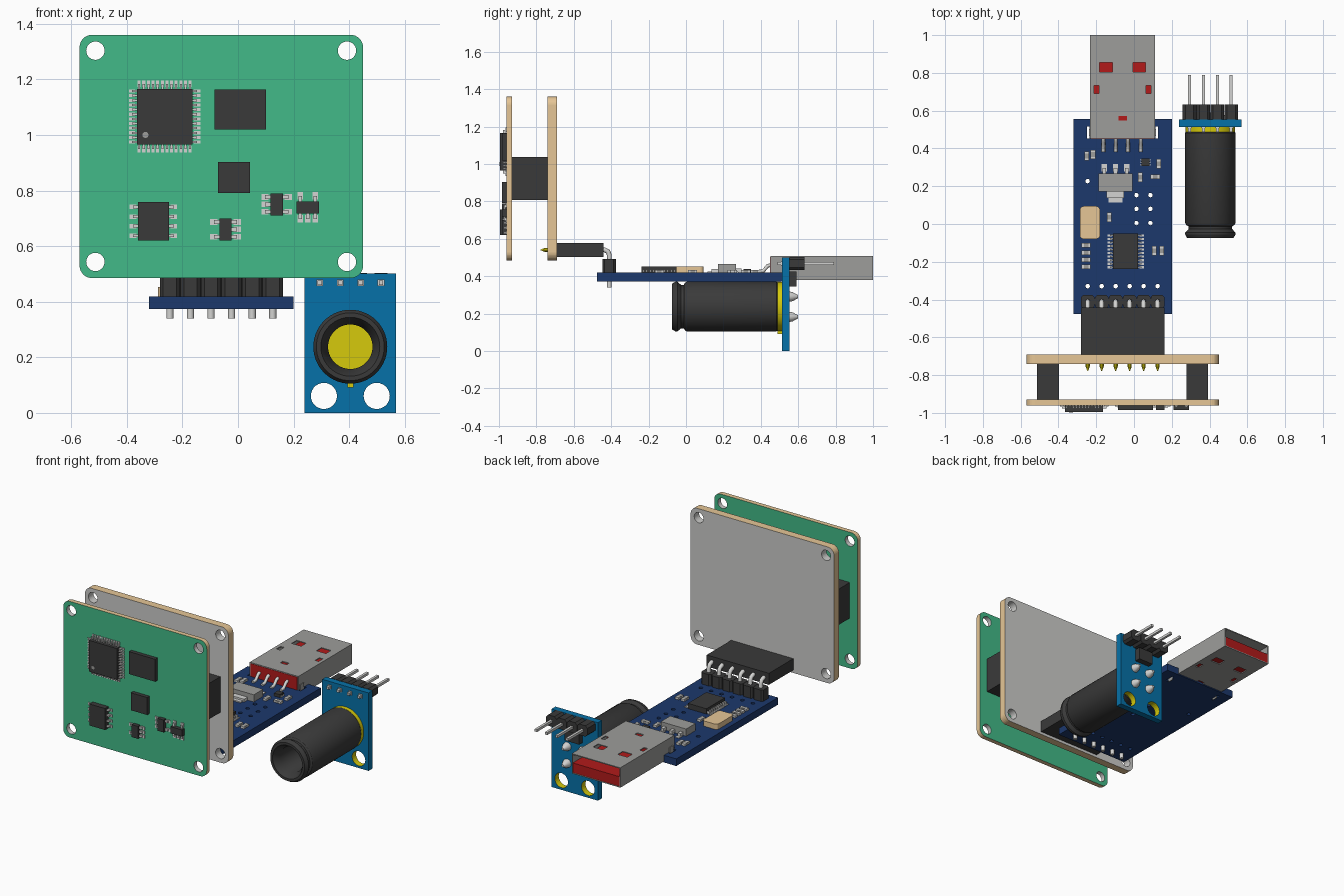
import bpy, bmesh, math
from mathutils import Matrix, Vector

if "Cube" in bpy.data.objects:
    bpy.data.objects.remove(bpy.data.objects["Cube"])


def material(name, *rgb):
    m = bpy.data.materials.new(name)
    col = [((c / 255 + 0.055) / 1.055) ** 2.4 for c in rgb] + [1]
    m.use_nodes = True
    m.diffuse_color = col
    m.node_tree.nodes["Principled BSDF"].inputs["Base Color"].default_value = col
    return m


GREEN = material("board green", 66, 186, 136)
TAN = material("bare board tan", 230, 198, 150)
PALE = material("pale board grey", 204, 204, 202)
GREY = material("shell grey", 157, 157, 155)
BLACK = material("plastic black", 58, 58, 58)
NAVY = material("board navy", 28, 56, 108)
BLUE = material("sensor board blue", 6, 113, 168)
YELLOW = material("brass yellow", 214, 202, 12)
RED = material("insert red", 178, 26, 26)
METAL = material("pin metal", 212, 212, 210)


def add(name, mesh, *mats):
    ob = bpy.data.objects.new(name, mesh)
    bpy.context.collection.objects.link(ob)
    for m in mats:
        mesh.materials.append(m)
    return ob


def boxes(name, mat, spans):
    """One object made of boxes, each given as two opposite corners."""
    bm = bmesh.new()
    for lo, hi in spans:
        lo, hi = Vector(lo), Vector(hi)
        size = [abs(s) for s in hi - lo]
        bmesh.ops.create_cube(bm, size=1, matrix=Matrix.Translation((lo + hi) / 2) @ Matrix.Diagonal((*size, 1)))
    me = bpy.data.meshes.new(name)
    bm.to_mesh(me)
    bm.free()
    return add(name, me, mat)


def from_curve(name, cu, *mats):
    tmp = bpy.data.objects.new(name + "_curve", cu)
    bpy.context.collection.objects.link(tmp)
    dg = bpy.context.evaluated_depsgraph_get()
    me = bpy.data.meshes.new_from_object(tmp.evaluated_get(dg))
    bpy.data.objects.remove(tmp)
    me.materials.clear()
    return add(name, me, *mats)


def spline(cu, pts, cyclic):
    s = cu.splines.new("POLY")
    s.points.add(len(pts) - 1)
    for p, co in zip(s.points, pts):
        p.co = (*co, 0, 1) if len(co) == 2 else (*co, 1)
    s.use_cyclic_u = cyclic


def circle(x, y, r, n=28):
    return [(x + r * math.cos(math.tau * k / n), y + r * math.sin(math.tau * k / n)) for k in range(n)]


def rect(x0, x1, y0, y1, r=0, n=8):
    if not r:
        return [(x0, y0), (x1, y0), (x1, y1), (x0, y1)]
    pts = []
    for q, (x, y) in enumerate([(x1 - r, y1 - r), (x0 + r, y1 - r), (x0 + r, y0 + r), (x1 - r, y0 + r)]):
        for k in range(n + 1):
            a = (q + k / n) * math.pi / 2
            pts.append((x + r * math.cos(a), y + r * math.sin(a)))
    return pts


def plate(name, outlines, lo, hi, mats, upright=False, lined=()):
    """Flat board with holes; mats are face, then rim, then the walls of the lined holes."""
    cu = bpy.data.curves.new(name, "CURVE")
    cu.dimensions, cu.fill_mode = "2D", "BOTH"
    cu.extrude = (hi - lo) / 2
    for o in outlines:
        spline(cu, o, True)
    ob = from_curve(name, cu, *mats)
    for f in ob.data.polygons:
        f.use_smooth = False
        if len(mats) > 1 and abs(f.normal.z) < 0.5:
            f.material_index = 2 if any(math.dist(f.center[:2], c) < 0.05 for c in lined) else 1
    mid = (lo + hi) / 2
    turn = Matrix.Rotation(math.pi / 2, 4, "X") if upright else Matrix()
    ob.data.transform(Matrix.Translation((0, mid, 0) if upright else (0, 0, mid)) @ turn)
    return ob


def wires(name, paths, r, mat):
    cu = bpy.data.curves.new(name, "CURVE")
    cu.dimensions, cu.bevel_depth, cu.bevel_resolution, cu.use_fill_caps = "3D", r, 2, True
    for p in paths:
        spline(cu, p, False)
    return from_curve(name, cu, mat)


def lathe(name, profile, mat, x, z, steps=56):
    """Turn (radius, y) points about a line along y."""
    bm = bmesh.new()
    vs = [bm.verts.new((r, y, 0)) for r, y in profile]
    es = [bm.edges.new((a, b)) for a, b in zip(vs, vs[1:] + vs[:1])]
    bmesh.ops.spin(bm, geom=vs + es, axis=(0, 1, 0), cent=(0, 0, 0), angle=math.tau, steps=steps)
    bmesh.ops.remove_doubles(bm, verts=bm.verts, dist=1e-4)
    bmesh.ops.recalc_face_normals(bm, faces=bm.faces)
    me = bpy.data.meshes.new(name)
    bm.to_mesh(me)
    bm.free()
    me.transform(Matrix.Translation((x, 0, z)))
    ob = add(name, me, mat)
    bpy.context.view_layer.objects.active = ob
    ob.select_set(True)
    bpy.ops.object.shade_smooth_by_angle(angle=math.radians(30))
    ob.select_set(False)


on_front = lambda u, v, h: (u + 0.003, -0.96 - h, v - 0.004)
on_base = lambda u, v, h: (u, v - 0.005, 0.418 + h)


def chip(name, place, u0, u1, v0, v1, h, sides={}, reach=0.03, w=0.01, mat=BLACK):
    """Chip body with legs on flat pads; sides maps L, R, T, B to a leg count."""
    boxes(name, mat, [(place(u0, v0, 0), place(u1, v1, h))])
    legs = []
    for s, n in sides.items():
        a, b = (v0, v1) if s in "LR" else (u0, u1)
        base, d = {"L": (u0, -1), "R": (u1, 1), "B": (v0, -1), "T": (v1, 1)}[s]
        inset = (b - a) / 2 / max(sides.values())
        for k in range(n):
            c = a + inset + (b - a - 2 * inset) * k / (n - 1)
            for near, far, h0, h1, half in ((0.2, 1, 0, 0.005, w / 2), (0, 0.6, 0.005, h / 2, w / 3)):
                p, q = base + d * reach * near, base + d * reach * far
                lo, hi = ((p, c - half), (q, c + half)) if s in "LR" else ((c - half, p), (c + half, q))
                legs.append((place(*lo, h0), place(*hi, h1)))
    if legs:
        boxes(name + "_legs", METAL, legs)


# Two upright boards and the spacers between them
corners = [(x, z) for x in (-0.513, 0.392) for z in (0.543, 1.303)]
outlines = [rect(-0.57, 0.45, 0.485, 1.36, 0.045)] + [circle(*c, 0.033) for c in corners]
plate("front_board", outlines, -0.96, -0.93, (GREEN, TAN, PALE), True, corners)
plate("rear_board", outlines, -0.74, -0.69, (PALE, TAN, PALE), True, corners)
for side, x in (("right", -0.513), ("left", 0.277)):
    boxes(side + "_spacer", BLACK, [((x, -0.93, 0.807), (x + 0.115, -0.74, 1.037))])

# Chips on the front board
chip("processor", on_front, -0.367, -0.167, 0.97, 1.17, 0.035, dict.fromkeys("LRTB", 12), 0.029, 0.011)
plate("processor_dot", [circle(-0.333, 1.0, 0.011)], -0.998, -0.994, (GREY,), True)
chip("large_chip", on_front, -0.088, 0.098, 1.024, 1.168, 0.025)
chip("square_chip", on_front, -0.075, 0.04, 0.795, 0.907, 0.025)
chip("memory_chip", on_front, -0.363, -0.252, 0.624, 0.762, 0.035, {"L": 4, "R": 4}, 0.03, 0.016)
chip("lower_transistor", on_front, -0.07, -0.026, 0.624, 0.704, 0.025, {"L": 2, "R": 3}, 0.033, 0.02)
chip("upper_transistor", on_front, 0.114, 0.158, 0.714, 0.794, 0.025, {"L": 3, "R": 2}, 0.033, 0.02)
chip("side_transistor", on_front, 0.207, 0.288, 0.722, 0.765, 0.025, {"T": 2, "B": 3}, 0.033, 0.02)

# Base board with through holes and slots for the plug tabs
pin_x = [-0.245 + 0.074 * k for k in range(6)]
holes = [circle(x, -0.329, 0.012, 12) for x in pin_x]
holes += [circle(x, y, 0.012, 12) for x in (0.013, 0.087) for y in (0.005, 0.08, 0.153)]
holes.append(circle(-0.246, 0.227, 0.012, 12))
holes += [rect(x, x + 0.013, 0.453, 0.516) for x in (-0.249, 0.114)]
plate("base_board", [rect(-0.32, 0.2, -0.476, 0.556)] + holes, 0.373, 0.419, (NAVY,))

# Angled connector joining the base board to the rear board
boxes("connector_socket", BLACK, [((-0.28, -0.69, 0.503), (0.162, -0.442, 0.577)),
                                  ((-0.27, -0.425, 0.419), (0.15, -0.395, 0.49))])
for k, x in enumerate(pin_x):
    plate(f"connector_base_{k}", [rect(x - 0.036, x + 0.036, -0.447, -0.375, 0.012, 1)], 0.419, 0.492, (BLACK,))
bend = [(-0.46, 0.543), (-0.435, 0.541), (-0.418, 0.533), (-0.41, 0.515), (-0.41, 0.34)]
wires("connector_pins", [[(x, y, z) for y, z in bend] for x in pin_x], 0.013, METAL)
for k, x in enumerate(pin_x):
    lathe(f"contact_tip_{k}", [(0, -0.69), (0.011, -0.69), (0.011, -0.755), (0.002, -0.778), (0, -0.778)],
          YELLOW, x, 0.541, 10)

# Parts on the base board
chip("serial_chip", on_base, -0.11, 0.022, -0.233, -0.046, 0.035, {"L": 10, "R": 10}, 0.03, 0.012)
chip("tiny_chip", on_base, 0.04, 0.082, 0.313, 0.353, 0.02, {"L": 3, "R": 3}, 0.006, 0.008)
plate("crystal", [rect(-0.287, -0.18, -0.079, 0.094, 0.02, 4)], 0.418, 0.453, (TAN,))
chip("regulator", on_base, -0.188, -0.008, 0.177, 0.272, 0.047, {"T": 3}, 0.05, 0.028, GREY)
boxes("regulator_tab", METAL, [((-0.145, 0.137, 0.418), (-0.052, 0.173, 0.438)),
                               ((-0.135, 0.115, 0.418), (-0.062, 0.137, 0.426))])
tall = [(-0.25, 0.36), (-0.217, 0.368), (0.033, 0.247), (0.132, 0.32), (-0.132, 0.035), (0.106, -0.142), (0.147, -0.142)]
wide = [(0.112, 0.25)] + [(-0.254, -0.113 - 0.038 * k) for k in range(4)]
body, ends = [], []
for group, along in ((tall, Vector((0, 1, 0))), (wide, Vector((1, 0, 0)))):
    across = Vector((along.y, along.x, 0)) * 0.012
    for x, y in group:
        mid, top = Vector((x, y, 0.419)), Vector((0, 0, 0.014))
        body.append((mid - along * 0.012 - across, mid + along * 0.012 + across + top))
        for s in (-1, 1):
            ends.append((mid + s * along * 0.012 - across, mid + s * along * 0.025 + across + top))
boxes("small_resistors", GREY, body)
boxes("resistor_ends", METAL, ends)

# Plug: sheet shell with windows, red insert and legs
windows = [rect(x - w, x + w, y - h, y + h) for x, y, w, h in (
    (-0.148, 0.83, 0.034, 0.026), (0.028, 0.83, 0.034, 0.026), (-0.198, 0.712, 0.013, 0.022),
    (0.077, 0.712, 0.013, 0.022), (-0.06, 0.56, 0.023, 0.013))]
for name, z in (("top", 0.502), ("bottom", 0.38)):
    plate(f"plug_{name}", [rect(-0.233, 0.112, 0.452, 1.0)] + windows, z, z + 0.006, (GREY,))
boxes("plug_sides", GREY, [((x, 0.452, 0.38), (x + 0.006, 1.0, 0.508)) for x in (-0.233, 0.106)])
boxes("plug_tabs", GREY, [((x, 0.467, 0.36), (x + 0.005, 0.504, 0.45)) for x in (-0.238, 0.112)])
boxes("plug_insert", RED, [((-0.227, 0.45, 0.386), (0.106, 0.65, 0.502)),
                           ((-0.227, 0.65, 0.386), (0.106, 0.998, 0.448))])
wires("plug_legs", [[(x, 0.456, 0.46), (x, 0.437, 0.456), (x, 0.413, 0.428), (x, 0.382, 0.424)]
                    for x in (-0.162, -0.097, -0.032, 0.036)], 0.01, METAL)

# Sensor board with brass lined mounting holes
mounts = [(0.309, 0.061), (0.499, 0.061)]
plate("sensor_board", [rect(0.239, 0.569, 0, 0.501)] + [circle(*c, 0.047) for c in mounts],
      0.513, 0.553, (BLUE, BLUE, YELLOW), True, mounts)

# Sensor tube and its brass base
lathe("sensor_tube", [(0.08, 0.49), (0.128, 0.49), (0.133, 0.483), (0.133, 0.005), (0.128, -0.005), (0.116, -0.012),
                      (0.116, -0.027), (0.128, -0.04), (0.133, -0.046), (0.133, -0.056), (0.122, -0.075),
                      (0.106, -0.075), (0.08, -0.03)], BLACK, 0.404, 0.238)
lathe("sensor_base", [(0, 0.488), (0.131, 0.488), (0.131, 0.514), (0, 0.514)], YELLOW, 0.404, 0.238)
boxes("sensor_base_tab", YELLOW, [((0.394, 0.488, 0.092), (0.415, 0.514, 0.13))])

# Sensor header, solder points and rear component
sensor_x = [0.294 + 0.0735 * k for k in range(4)]
for k, x in enumerate(sensor_x):
    plate(f"sensor_header_{k}", [rect(x - 0.036, x + 0.036, 0.433, 0.503, 0.014, 1)], 0.553, 0.633, (BLACK,), True)
boxes("sensor_pins", METAL, [((x - 0.008, 0.488, 0.46), (x + 0.008, 0.79, 0.476)) for x in sensor_x])
boxes("sensor_pads", METAL, [((x - 0.012, 0.507, 0.456), (x + 0.012, 0.514, 0.48)) for x in sensor_x])
boxes("sensor_component", BLACK, [((0.347, 0.553, 0.345), (0.452, 0.59, 0.425))])
for k in range(4):
    lathe(f"solder_point_{k}", [(0, 0.55), (0.028, 0.55), (0.024, 0.57), (0.008, 0.6), (0, 0.6)],
          METAL, 0.347 + 0.11 * (k % 2), 0.183 + 0.108 * (k // 2), 16)
